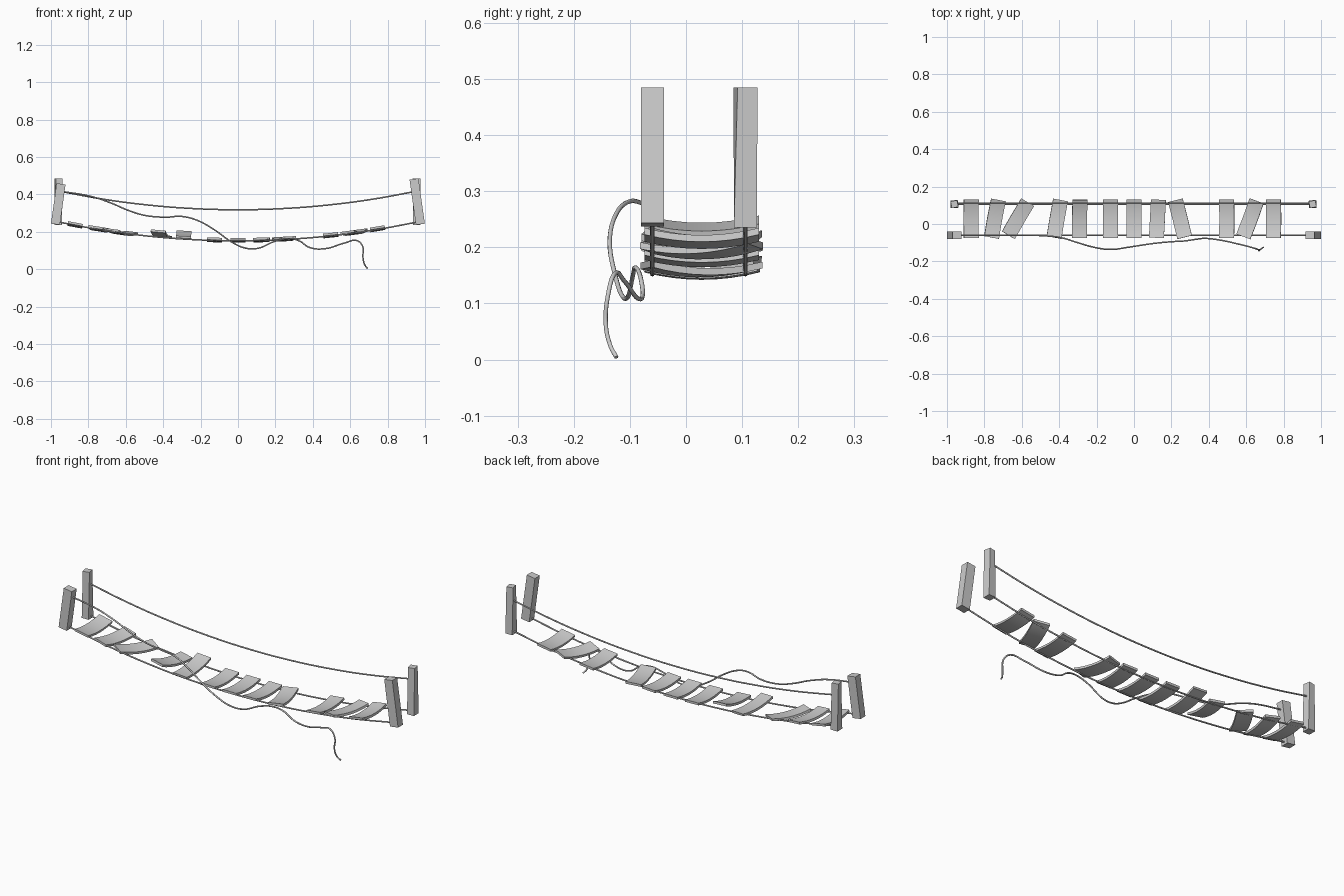
import bpy, bmesh
from math import radians, atan
from mathutils import Matrix

if "Cube" in bpy.data.objects:
    bpy.data.objects.remove(bpy.data.objects["Cube"])

ROPE_R = 0.004
FRONT_Y, BACK_Y = -0.06, 0.106


def deck_z(x):
    return 0.152 + 0.098 * (x / 0.95) ** 2


def finish(bm, name, smooth=False):
    bmesh.ops.recalc_face_normals(bm, faces=bm.faces)
    me = bpy.data.meshes.new(name)
    bm.to_mesh(me)
    bm.free()
    ob = bpy.data.objects.new(name, me)
    bpy.context.collection.objects.link(ob)
    if smooth:
        bpy.ops.object.select_all(action='DESELECT')
        ob.select_set(True)
        bpy.context.view_layer.objects.active = ob
        bpy.ops.object.shade_smooth_by_angle()
    return ob


def rope(name, pts):
    cu = bpy.data.curves.new(name, 'CURVE')
    cu.dimensions = '3D'
    cu.bevel_depth = ROPE_R
    cu.bevel_resolution = 2
    cu.resolution_u = 6
    cu.use_fill_caps = True
    sp = cu.splines.new('BEZIER')
    sp.bezier_points.add(len(pts) - 1)
    for bp, p in zip(sp.bezier_points, pts):
        bp.co = p
        bp.handle_left_type = bp.handle_right_type = 'AUTO'
    ob = bpy.data.objects.new(name, cu)
    bpy.context.collection.objects.link(ob)
    bpy.ops.object.select_all(action='DESELECT')
    ob.select_set(True)
    bpy.context.view_layer.objects.active = ob
    bpy.ops.object.convert(target='MESH')


def post(name, x, y, z, width, length, lean, twist=0):
    bm = bmesh.new()
    bmesh.ops.create_cube(bm, size=1)
    bmesh.ops.scale(bm, vec=(width, 0.041, length), verts=bm.verts)
    if twist:
        top = [v for v in bm.verts if v.co.z > 0]
        bmesh.ops.scale(bm, vec=(0.88, 0.88, 1), verts=top)
        bmesh.ops.rotate(bm, matrix=Matrix.Rotation(radians(twist), 3, 'Z'), verts=top)
    bmesh.ops.transform(bm, verts=bm.verts, matrix=Matrix.Translation((x, y, z))
                        @ Matrix.Rotation(radians(lean), 4, 'Y'))
    finish(bm, name)


def plank(name, x, turn, tilt, lift):
    # thin board bowed downwards between the two deck ropes
    w, length, t, sag, n = 0.08, 0.204, 0.012, 0.013, 8
    bm = bmesh.new()
    rings = []
    for i in range(n + 1):
        u = 2 * i / n - 1
        dz = -sag * (1 - u * u)
        rings.append([bm.verts.new((sx * w / 2, u * length / 2, dz + sz * t / 2))
                      for sx, sz in ((-1, -1), (1, -1), (1, 1), (-1, 1))])
    for a, b in zip(rings, rings[1:]):
        for k in range(4):
            m = (k + 1) % 4
            bm.faces.new((a[k], a[m], b[m], b[k]))
    bm.faces.new(rings[0])
    bm.faces.new(rings[-1])
    slope = atan(2 * 0.098 * x / 0.95 ** 2)
    bmesh.ops.transform(bm, verts=bm.verts,
                        matrix=Matrix.Translation((x, 0.028, deck_z(x) + lift))
                        @ Matrix.Rotation(-slope, 4, 'Y')
                        @ Matrix.Rotation(radians(turn), 4, 'Z')
                        @ Matrix.Rotation(radians(tilt), 4, 'X'))
    finish(bm, name, True)


# Posts: leaning front pair, upright back pair
post("front_left_post", -0.961, FRONT_Y, 0.348, 0.048, 0.218, 8)
post("front_right_post", 0.958, FRONT_Y, 0.361, 0.048, 0.244, -8)
post("back_left_post", -0.96, BACK_Y, 0.36, 0.04, 0.25, 0, 12)
post("back_right_post", 0.955, BACK_Y, 0.36, 0.04, 0.25, 0, 12)

# Deck ropes and the intact hand rope
xs = [-0.96 + 1.92 * i / 8 for i in range(9)]
rope("front_deck_rope", [(x, FRONT_Y, deck_z(x)) for x in xs])
rope("back_deck_rope", [(x, BACK_Y, deck_z(x)) for x in xs])
rope("back_hand_rope", [(x, BACK_Y + 0.004, deck_z(x) + 0.166) for x in xs])

# Snapped hand rope trailing off the front
rope("broken_hand_rope", [
    (-0.95, -0.06, 0.417), (-0.79, -0.06, 0.39), (-0.69, -0.06, 0.358),
    (-0.58, -0.06, 0.312), (-0.50, -0.062, 0.288), (-0.39, -0.073, 0.278),
    (-0.30, -0.10, 0.282), (-0.22, -0.123, 0.262), (-0.125, -0.136, 0.21),
    (-0.035, -0.125, 0.146), (0.035, -0.114, 0.114), (0.104, -0.104, 0.111),
    (0.195, -0.095, 0.148), (0.275, -0.09, 0.164), (0.33, -0.082, 0.15),
    (0.38, -0.077, 0.117), (0.46, -0.086, 0.109), (0.57, -0.11, 0.14),
    (0.635, -0.127, 0.153), (0.667, -0.138, 0.12), (0.668, -0.143, 0.064),
    (0.677, -0.135, 0.025), (0.692, -0.124, 0.004)])

# Planks: x, turn, tilt, lift above the ropes
planks = [(-0.87, 0, 0, 0.009), (-0.743, -10.5, 0, 0.009), (-0.62, -30.5, 0, 0.008),
          (-0.41, -10.5, -7, 0.019), (-0.29, 0, 8, 0.024), (-0.125, 0, 0, 0.009),
          (0.0, 0, 0, 0.009), (0.125, -3, 0, 0.009), (0.246, 14, 0, 0.009),
          (0.495, 0, 0, 0.009), (0.62, -20.5, 0, 0.009), (0.745, 0, 0, 0.01)]
for i, p in enumerate(planks, 1):
    plank(f"plank_{i}", *p)
